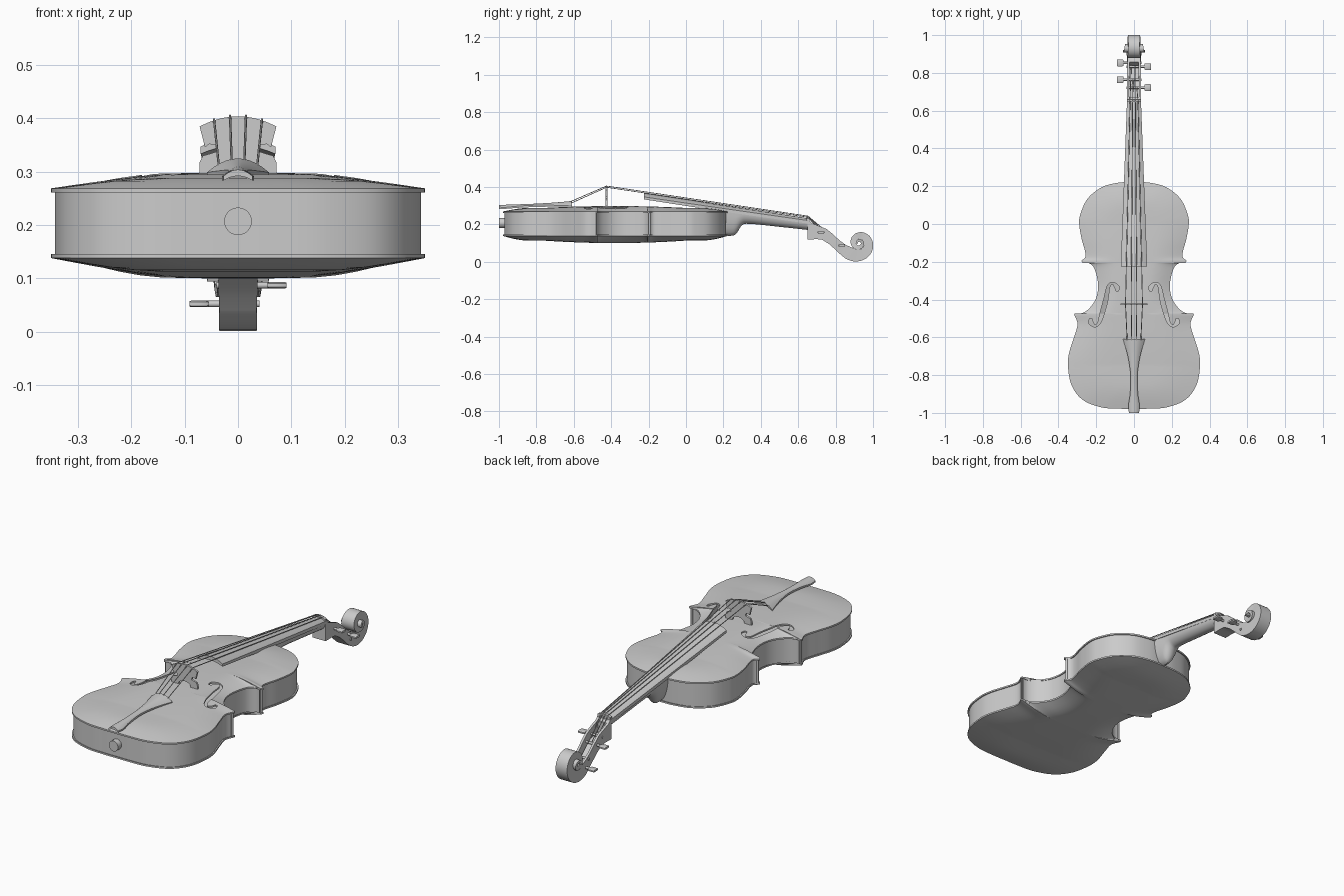
import bpy, bmesh, math
from mathutils import Vector

if "Cube" in bpy.data.objects:
    bpy.data.objects.remove(bpy.data.objects["Cube"])


def catmull(pts, n=6):
    """Smooth path through points of any dimension."""
    p = [Vector(q) for q in pts]
    p = [2 * p[0] - p[1]] + p + [2 * p[-1] - p[-2]]
    out = []
    for i in range(1, len(p) - 2):
        a, b, c, d = p[i - 1:i + 3]
        for k in range(n):
            t = k / n
            out.append(0.5 * (2 * b + (c - a) * t + (2 * a - 5 * b + 4 * c - d) * t * t
                              + (3 * b - a - 3 * c + d) * t ** 3))
    return out + [p[-2]]


def smooth(ob, angle=35):
    bpy.ops.object.select_all(action='DESELECT')
    ob.select_set(True)
    bpy.context.view_layer.objects.active = ob
    bpy.ops.object.shade_smooth_by_angle(angle=math.radians(angle))


def loft(name, groups, caps=True, merge=0.0, angle=35):
    """Skin each list of closed cross-sections into one object."""
    bm = bmesh.new()
    for secs in groups:
        rings = [[bm.verts.new(p) for p in s] for s in secs]
        for a, b in zip(rings, rings[1:]):
            for i in range(len(a)):
                j = (i + 1) % len(a)
                bm.faces.new((a[i], a[j], b[j], b[i]))
        if caps:
            bm.faces.new(rings[0])
            bm.faces.new(rings[-1])
    if merge:
        bmesh.ops.remove_doubles(bm, verts=bm.verts, dist=merge)
    bmesh.ops.recalc_face_normals(bm, faces=bm.faces)
    me = bpy.data.meshes.new(name)
    bm.to_mesh(me)
    bm.free()
    ob = bpy.data.objects.new(name, me)
    bpy.context.collection.objects.link(ob)
    smooth(ob, angle)
    return ob


def tube(a, b, r, n=8):
    """Two rings for a round bar from a to b."""
    a, b = Vector(a), Vector(b)
    q = (b - a).to_track_quat('Z', 'Y')
    ring = [q @ Vector((r * math.cos(k * math.tau / n), r * math.sin(k * math.tau / n), 0)) for k in range(n)]
    return [[a + v for v in ring], [b + v for v in ring]]


# Body outline: upper bout, waist, lower bout
half = (catmull([(0, .222), (.08, .219), (.17, .195), (.245, .135), (.283, .055), (.29, 0), (.277, -.08),
                 (.26, -.14), (.258, -.175), (.279, -.195)])
        + catmull([(.272, -.207), (.235, -.209), (.208, -.24), (.19, -.32), (.2, -.39), (.235, -.445),
                   (.275, -.472), (.314, -.474)])
        + catmull([(.317, -.48), (.299, -.53), (.318, -.6), (.343, -.68), (.35, -.75), (.33, -.855),
                   (.27, -.932), (.17, -.971), (.07, -.978), (0, -.978)]))
outline = half + [Vector((-p.x, p.y)) for p in reversed(half[1:-1])]


def inset(d):
    res, n = [], len(outline)
    for i, p in enumerate(outline):
        t = (outline[(i + 1) % n] - outline[i - 1]).normalized()
        res.append(p + Vector((t.y, -t.x)) * d)
    return res


def plate(name, edge, rise, thick):
    """Arched plate: outline rings shrinking to a spine."""
    def ring(u, off):
        pts = []
        for p in outline:
            s = max(-.75, min(0, p.y))
            g = 1 - .35 * ((s + .38) / .38) ** 2
            f = math.sin(min(1, u * 1.6) * math.pi / 2)
            pts.append((p.x * (1 - u), p.y + (s - p.y) * u, edge + rise * g * f + off))
        return pts
    us = [0, .03, .1, .2, .3, .42, .55, .7, .85, 1]
    return loft(name, [[ring(u, 0) for u in reversed(us)] + [ring(u, thick) for u in us]],
                caps=False, merge=.0004)


front = plate("front_plate", .269, .029, -.008)
plate("back_plate", .138, -.038, .008)

# Ribs
o, i = inset(.007), inset(.016)
lo, hi = .142, .265
ring = lambda pts, z: [(p.x, p.y, z) for p in pts]
loft("ribs", [[ring(o, lo), ring(o, hi), ring(i, hi), ring(i, lo), ring(o, lo)]], caps=False, merge=.0002)

# Sound holes cut through the front plate (x, y, half width)
path = catmull([(.09, -.355, .006), (.09, -.335, .011), (.112, -.314, .005), (.135, -.33, .007),
                (.149, -.4, .011), (.168, -.47, .011), (.184, -.522, .007), (.206, -.54, .005),
                (.228, -.522, .011), (.229, -.5, .006)], 5)
cuts = []
for side in (1, -1):
    secs = []
    for k, p in enumerate(path):
        t = path[min(k + 1, len(path) - 1)] - path[max(k - 1, 0)]
        n = Vector((t.y, -t.x)).normalized() * p.z
        secs.append([(side * (p.x + s * n.x), p.y + s * n.y, z)
                     for s, z in ((-1, .23), (1, .23), (1, .34), (-1, .34))])
    cuts.append(secs)
cutter = loft("sound_hole_cutter", cuts)
cutter.hide_render = True
mod = front.modifiers.new("holes", 'BOOLEAN')
mod.operation, mod.solver, mod.object = 'DIFFERENCE', 'EXACT', cutter
bpy.ops.object.select_all(action='DESELECT')
bpy.context.view_layer.objects.active = front
bpy.ops.object.modifier_apply(modifier=mod.name)
bpy.data.objects.remove(cutter)
smooth(front)


def arched(y, w, z, drop, thick, n=10):
    """Cross-section with curved top and parallel underside."""
    xs = [-1 + 2 * k / n for k in range(n + 1)]
    top = [(w * x, y, z - drop * x * x) for x in xs]
    return top + [(w * x, y, z - drop * .7 * x * x - thick) for x in reversed(xs)]


# Fingerboard and tailpiece
loft("fingerboard", [[arched(-.225, .07, .369, .022, .02), arched(.2, .054, .302, .017, .022),
                      arched(.65, .037, .233, .012, .02)]])
tail = catmull([(-1, .027, .304), (-.96, .03, .305), (-.9, .021, .307), (-.8, .018, .311),
                (-.7, .033, .317), (-.61, .058, .325)], 4)
loft("tailpiece", [[arched(p.x, p.y, p.z, p.y * .45, .012) for p in tail]])
loft("end_button", [tube((0, -1, .207), (0, -.965, .207), .026, 24)])

# Neck with heel (y, top, bottom, half width)
neck = catmull([(.2, .28, .14, .052), (.25, .274, .14, .047), (.272, .27, .155, .045), (.3, .266, .195, .044),
                (.34, .26, .203, .043), (.5, .236, .187, .04), (.655, .213, .17, .036)], 4)
loft("neck", [[[(p[3] * math.cos(a), p[0], p[1] - (p[1] - p[2]) * math.sin(a))
                for a in [k * math.pi / 12 for k in range(13)]] for p in neck]])
loft("nut", [[arched(.645, .036, .242, .01, .03), arched(.66, .036, .242, .01, .03)]])


def head_section(ty, tz, by, bz, w, d):
    """U-shaped section from back edge b to open edge t, hollow to depth d."""
    fy, fz = ty + (by - ty) * d, tz + (bz - tz) * d
    v = w * .68
    return [(-w, by, bz), (w, by, bz), (w, ty, tz), (v, ty, tz), (v, fy, fz),
            (-v, fy, fz), (-v, ty, tz), (-w, ty, tz)]


# Pegbox running into the scroll spiral
head = [head_section(*s) for s in (
    (.65, .228, .65, .12, .037, .02), (.672, .208, .668, .12, .037, .02), (.674, .206, .67, .12, .037, .7),
    (.71, .192, .70, .121, .037, .7), (.75, .176, .728, .118, .037, .7), (.785, .148, .765, .095, .037, .7),
    (.82, .115, .8, .064, .036, .7), (.855, .09, .825, .04, .035, .65), (.857, .089, .827, .038, .035, .02))]
cy, cz = .925, .1
for k in range(59):
    deg = 227 + k * 12
    r, a = .11 * math.exp(-.00288 * (deg - 227)), math.radians(deg)
    w = .036 - .006 * min(1, (deg - 227) / 200) + .028 * max(0, (deg - 430) / 490)
    head.append(head_section(cy + .36 * r * math.cos(a), cz + .36 * r * math.sin(a),
                             cy + r * math.cos(a), cz + r * math.sin(a), w, .02))
loft("pegbox_and_scroll", [head])

# Tuning pegs: shaft and flat grip
pegs = [(1, .722, .157), (-1, .764, .133), (1, .833, .087), (-1, .853, .052)]
for s, y, z in pegs:
    def grip(x, h, t):
        return [(s * x, y + h * b, z + t * c) for b, c in
                ((-1, -.6), (-.7, -1), (.7, -1), (1, -.6), (1, .6), (.7, 1), (-.7, 1), (-1, .6))]
    loft("tuning_peg", [tube((-s * .04, y, z), (s * .06, y, z), .006, 12),
                        [grip(.055, .015, .005), grip(.06, .018, .006), grip(.088, .018, .006), grip(.091, .016, .005)]])

# Bridge: right half profile mirrored
arc = [(.072 * k / 6, .404 - .019 * (k / 6) ** 2) for k in range(7)]
prof = arc + [(.062, .346), (.054, .352), (.042, .35), (.04, .338), (.052, .334), (.066, .33), (.072, .318),
              (.073, .291), (.036, .293), (.032, .308), (.018, .318), (0, .321)]
prof += [(-x, z) for x, z in reversed(prof[1:-1])]
loft("bridge", [[[(x, y, z) for x, z in prof] for y in (-.43, -.42)]])

# Strings: tailpiece, bridge, nut, peg
for k, (s, y, z) in zip((1.5, -.5, .5, -1.5), pegs):
    pts = [(k * .024, -.62, .322 - .005 * k * k), (k * .03, -.425, .406 - .0034 * k * k),
           (k * .014, .652, .245 - .003 * k * k), (k * .01, y, z + .006)]
    loft("string", [tube(a, b, .0022, 6) for a, b in zip(pts, pts[1:])])
